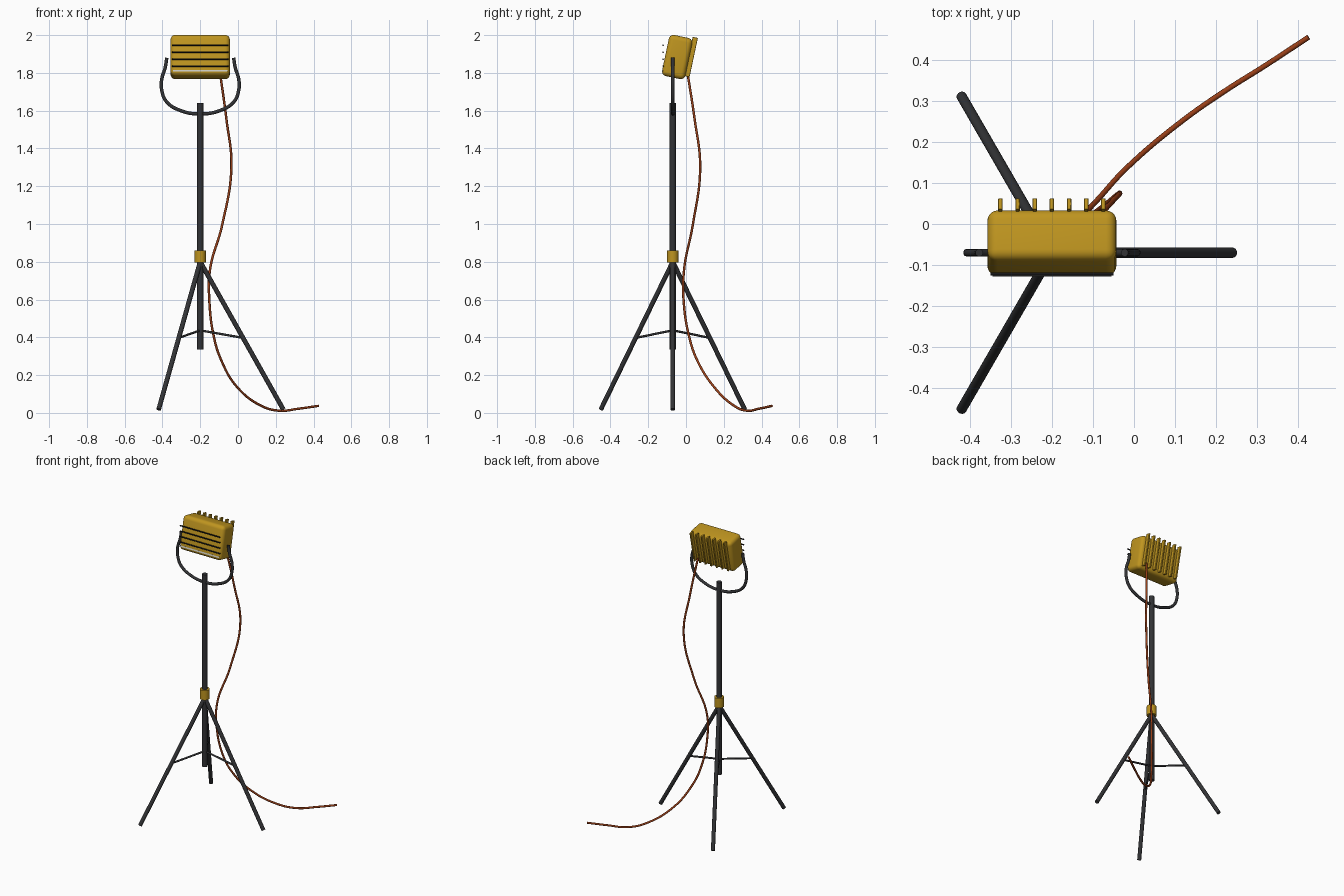
import bpy, bmesh, math
from mathutils import Vector, Matrix

if "Cube" in bpy.data.objects:
    bpy.data.objects.remove(bpy.data.objects["Cube"])

AX, AY = -0.2, -0.07          # stand axis


def mat(name, c):
    m = bpy.data.materials.new(name)
    m.diffuse_color = (*c, 1)
    m.use_nodes = True
    m.node_tree.nodes["Principled BSDF"].inputs["Base Color"].default_value = m.diffuse_color
    return m


GOLD = mat("gold yellow", (0.52, 0.30, 0.014))
DARK = mat("dark metal", (0.032, 0.033, 0.036))
BLACK = mat("black wire", (0.008, 0.008, 0.009))
RUST = mat("rust cable", (0.32, 0.05, 0.009))
GLASS = mat("pale glass", (0.6, 0.6, 0.55))


def finish(name, bm, m, smooth=True):
    me = bpy.data.meshes.new(name)
    bm.to_mesh(me)
    bm.free()
    me.materials.append(m)
    ob = bpy.data.objects.new(name, me)
    bpy.context.collection.objects.link(ob)
    if smooth:
        bpy.ops.object.select_all(action='DESELECT')
        bpy.context.view_layer.objects.active = ob
        ob.select_set(True)
        bpy.ops.object.shade_smooth_by_angle(angle=math.radians(40))
    return ob


def rod(name, a, b, r, m, seg=20):
    a, b = Vector(a), Vector(b)
    d = b - a
    mx = Matrix.Translation((a + b) / 2) @ d.to_track_quat('Z', 'Y').to_matrix().to_4x4()
    bm = bmesh.new()
    bmesh.ops.create_cone(bm, cap_ends=True, segments=seg, radius1=r, radius2=r,
                          depth=d.length, matrix=mx)
    return finish(name, bm, m)


def box(name, size, mx, m, bevel=0, seg=4):
    bm = bmesh.new()
    bmesh.ops.create_cube(bm, size=1, matrix=Matrix.Diagonal((*size, 1)))
    if bevel:
        bmesh.ops.bevel(bm, geom=bm.edges[:], offset=bevel, segments=seg,
                        profile=0.5, affect='EDGES')
    bm.transform(mx)
    return finish(name, bm, m)


def tube(name, pts, r, m):
    cu = bpy.data.curves.new(name, 'CURVE')
    cu.dimensions = '3D'
    cu.bevel_depth, cu.bevel_resolution = r, 3
    cu.resolution_u, cu.use_fill_caps = 12, True
    sp = cu.splines.new('BEZIER')
    sp.bezier_points.add(len(pts) - 1)
    for p, co in zip(sp.bezier_points, pts):
        p.co = co
        p.handle_left_type = p.handle_right_type = 'AUTO'
    cu.materials.append(m)
    ob = bpy.data.objects.new(name, cu)
    bpy.context.collection.objects.link(ob)


# central pole and collar
rod("centre_pole", (AX, AY, 0.335), (AX, AY, 1.64), 0.017, DARK, 24)
rod("collar", (AX, AY, 0.795), (AX, AY, 0.86), 0.03, GOLD, 28)

# three legs with spreader struts
for i in range(3):
    a = math.radians(120 * i)
    u = Vector((math.cos(a), math.sin(a), 0))
    top = Vector((AX, AY, 0.8))
    foot = Vector((AX, AY, 0.018)) + u * 0.44
    rod(f"leg_{i+1}", top, foot, 0.0125, DARK)
    rod(f"spreader_{i+1}", (AX, AY, 0.437), top.lerp(foot, 0.515), 0.006, DARK, 12)

# U-shaped yoke
half = [(0.177, 1.88), (0.185, 1.83), (0.204, 1.765), (0.204, 1.71),
        (0.178, 1.647), (0.1, 1.599)]
yoke = [(AX - x, AY, z) for x, z in half] + [(AX, AY, 1.583)]
yoke += [(AX + x, AY, z) for x, z in reversed(half)]
tube("yoke", yoke, 0.0095, DARK)

# tilted lamp housing with cooling fins
tilt = Matrix.Translation((AX, -0.047, 1.884)) @ Matrix.Rotation(math.radians(-12), 4, 'X')
box("lamp_housing", (0.314, 0.126, 0.222), tilt, GOLD, 0.025, 5)
for i in range(7):
    x = (i - 3) * 0.0418
    box(f"cooling_fin_{i+1}", (0.011, 0.028, 0.212),
        tilt @ Matrix.Translation((x, 0.0725, 0.0155)), GOLD, 0.0015, 1)

# lens set into the housing, only its lower lip shows; guard wires in front
box("lens_lip", (0.29, 0.006, 0.009),
    tilt @ Matrix.Translation((0, -0.0605, -0.0875)), GLASS)
for i, z in enumerate((1.836, 1.873, 1.91, 1.947)):
    rod(f"guard_wire_{i+1}", (AX - 0.15, -0.1215, z), (AX + 0.15, -0.1215, z), 0.004, BLACK, 10)

# power cable trailing to the ground
tube("power_cable", [
    (-0.095, 0.008, 1.80), (-0.062, 0.045, 1.56), (-0.035, 0.075, 1.30),
    (-0.085, 0.035, 0.99), (-0.148, -0.010, 0.76), (-0.152, -0.013, 0.60),
    (-0.125, 0.020, 0.39), (-0.087, 0.061, 0.275), (-0.01, 0.144, 0.143),
    (0.124, 0.256, 0.037), (0.22, 0.323, 0.0115), (0.32, 0.386, 0.022),
    (0.425, 0.455, 0.037)], 0.0065, RUST)
